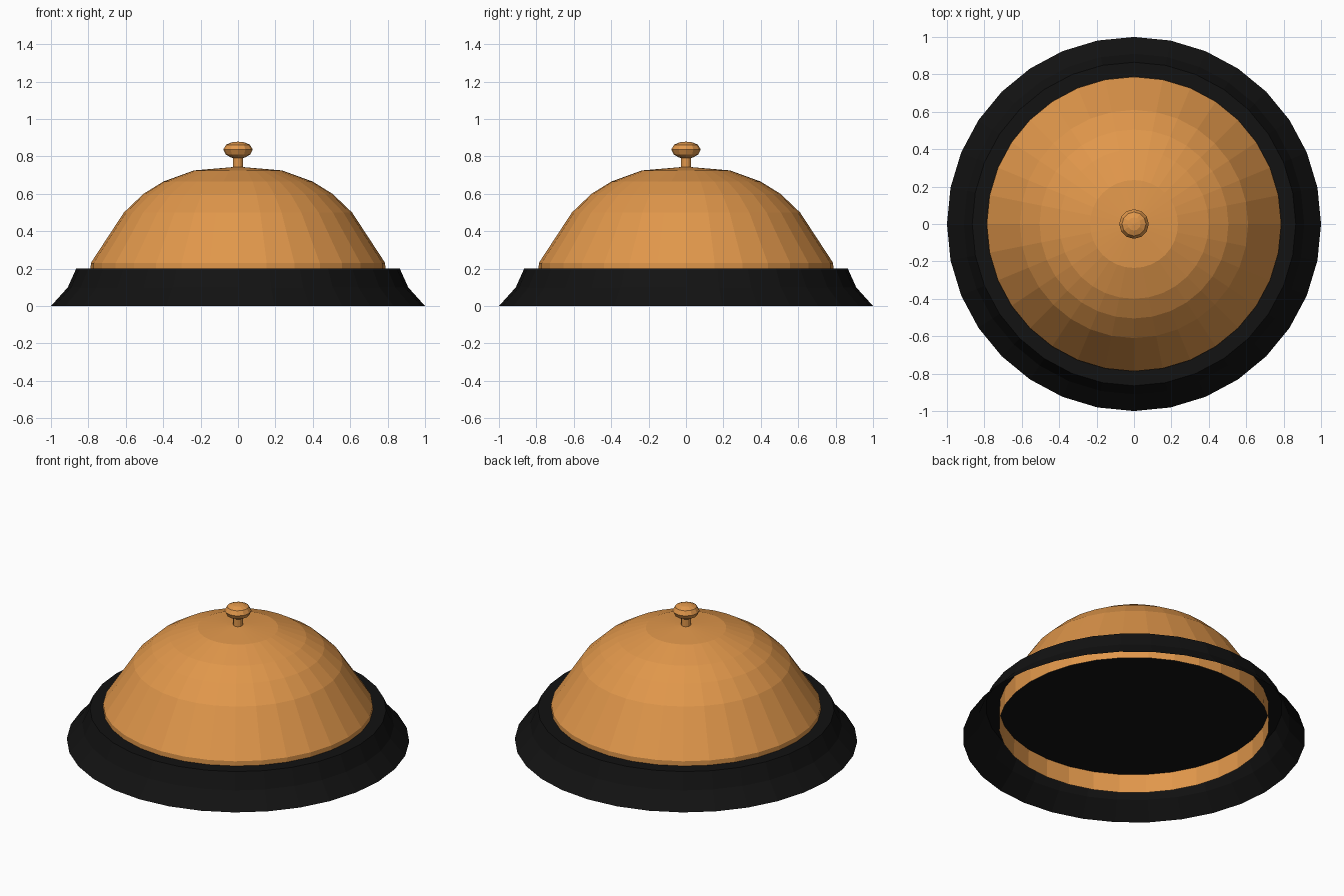
import bpy, bmesh, math

if "Cube" in bpy.data.objects:
    bpy.data.objects.remove(bpy.data.objects["Cube"])

def material(name, rgb):
    m = bpy.data.materials.new(name)
    m.diffuse_color = (*rgb, 1)
    m.use_nodes = True
    m.node_tree.nodes["Principled BSDF"].inputs["Base Color"].default_value = m.diffuse_color
    return m

def lathe(name, profile, sides, mat):
    """Revolve (radius, z) points around z; a radius of 0 makes a pole."""
    bm = bmesh.new()
    rings = []
    for r, z in profile:
        n = sides if r > 0 else 1
        rings.append([bm.verts.new((r * math.cos(2 * math.pi * i / sides),
                                    r * math.sin(2 * math.pi * i / sides), z))
                      for i in range(n)])
    for a, b in zip(rings, rings[1:]):
        for i in range(sides):
            j = (i + 1) % sides
            quad = [a[i % len(a)], a[j % len(a)], b[j % len(b)], b[i % len(b)]]
            bm.faces.new(list(dict.fromkeys(quad)))
    mesh = bpy.data.meshes.new(name)
    bm.to_mesh(mesh)
    bm.free()
    mesh.materials.append(mat)
    obj = bpy.data.objects.new(name, mesh)
    bpy.context.collection.objects.link(obj)
    return obj

brass = material("brass", (0.75, 0.31, 0.07))
black = material("black", (0.006, 0.006, 0.006))

# Flared base: closed on top, open underneath
lathe("base", [(1, 0), (0.91, 0.1), (0.865, 0.2), (0, 0.2)], 32, black)

# Dome with a straight skirt reaching down inside the base
lathe("dome", [(0.79, 0.08), (0.787, 0.23), (0.61, 0.5), (0.505, 0.6),
               (0.4, 0.665), (0.235, 0.725), (0, 0.745)], 32, brass)

# Push button: stem and flattened knob
lathe("button_stem", [(0.028, 0.72), (0.028, 0.81)], 12, brass)
lathe("button_knob", [(0, 0.79), (0.035, 0.793), (0.066, 0.81), (0.079, 0.836),
                      (0.064, 0.862), (0.035, 0.875), (0, 0.879)], 12, brass)
